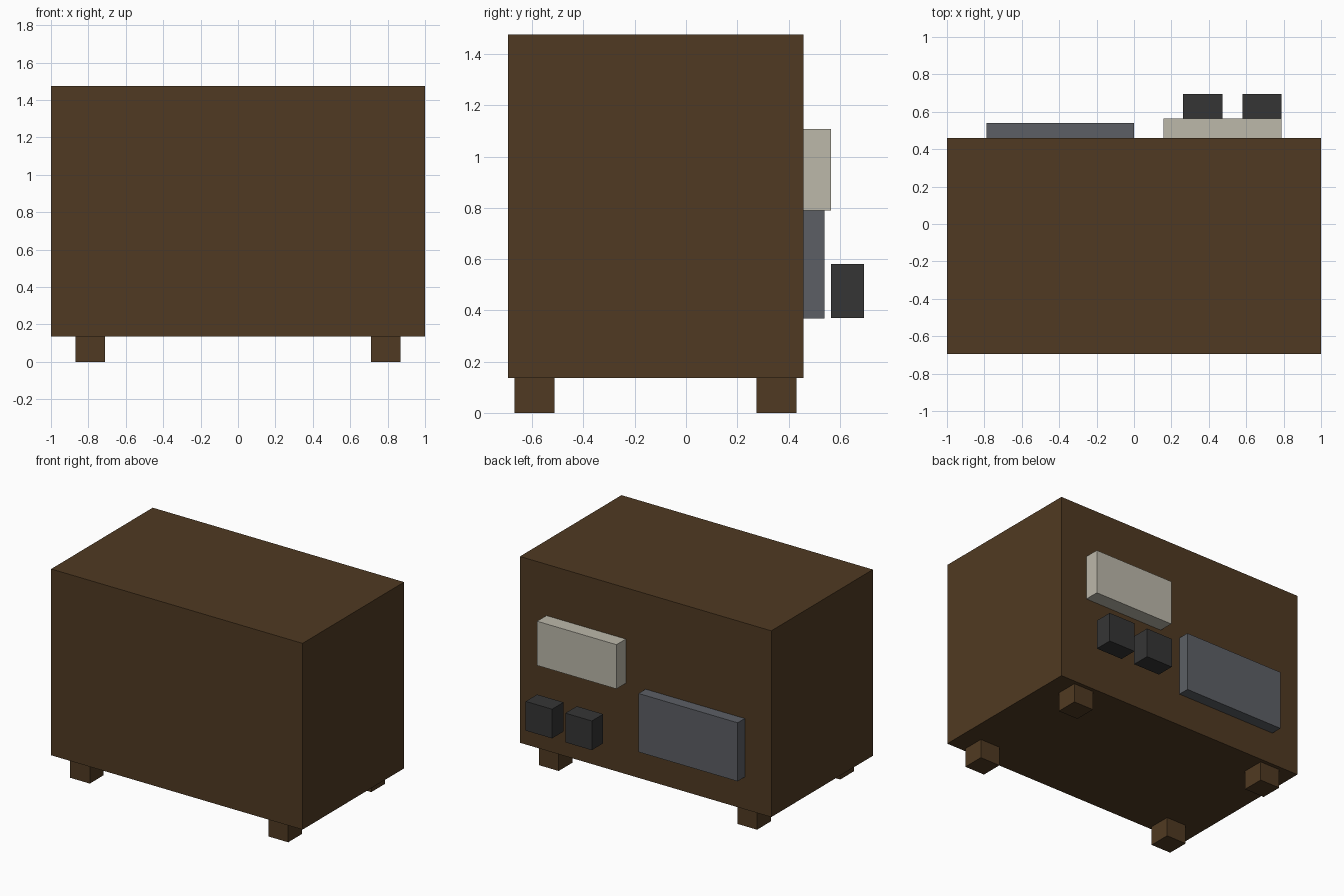
import bpy
import bmesh

if "Cube" in bpy.data.objects:
    bpy.data.objects.remove(bpy.data.objects["Cube"])


def material(name, srgb):
    lin = [(c / 255 / 12.92) if c / 255 < 0.04045 else ((c / 255 + 0.055) / 1.055) ** 2.4 for c in srgb]
    m = bpy.data.materials.new(name)
    m.diffuse_color = (*lin, 1)
    m.use_nodes = True
    m.node_tree.nodes["Principled BSDF"].inputs["Base Color"].default_value = m.diffuse_color
    return m


wood = material("dark wood", (80, 58, 34))
cream = material("pale cream", (188, 184, 170))
slate = material("slate grey", (92, 95, 101))
black = material("soft black", (53, 53, 53))


def box(name, xs, ys, zs, mat):
    """Box from its extents on each axis."""
    bm = bmesh.new()
    bmesh.ops.create_cube(bm, size=1)
    for v in bm.verts:
        v.co = [r[0] if c < 0 else r[1] for c, r in zip(v.co, (xs, ys, zs))]
    mesh = bpy.data.meshes.new(name)
    bm.to_mesh(mesh)
    bm.free()
    mesh.materials.append(mat)
    obj = bpy.data.objects.new(name, mesh)
    bpy.context.collection.objects.link(obj)
    return obj


# Cabinet
box("cabinet", (-1, 1), (-0.695, 0.459), (0.136, 1.476), wood)

# Four stub feet
for side, xs in (("left", (-0.868, -0.711)), ("right", (0.711, 0.868))):
    for end, ys in (("front", (-0.669, -0.513)), ("back", (0.275, 0.432))):
        box(f"{end}_{side}_foot", xs, ys, (0, 0.136), wood)

# Panels fixed to the back
box("back_panel", (-0.789, 0), (0.459, 0.540), (0.368, 0.789), slate)
box("control_box", (0.158, 0.789), (0.459, 0.565), (0.789, 1.107), cream)

# Pair of small blocks standing off the back
for i, x in enumerate((0.263, 0.579)):
    box(f"small_block_{i + 1}", (x, x + 0.21), (0.565, 0.695), (0.370, 0.580), black)
